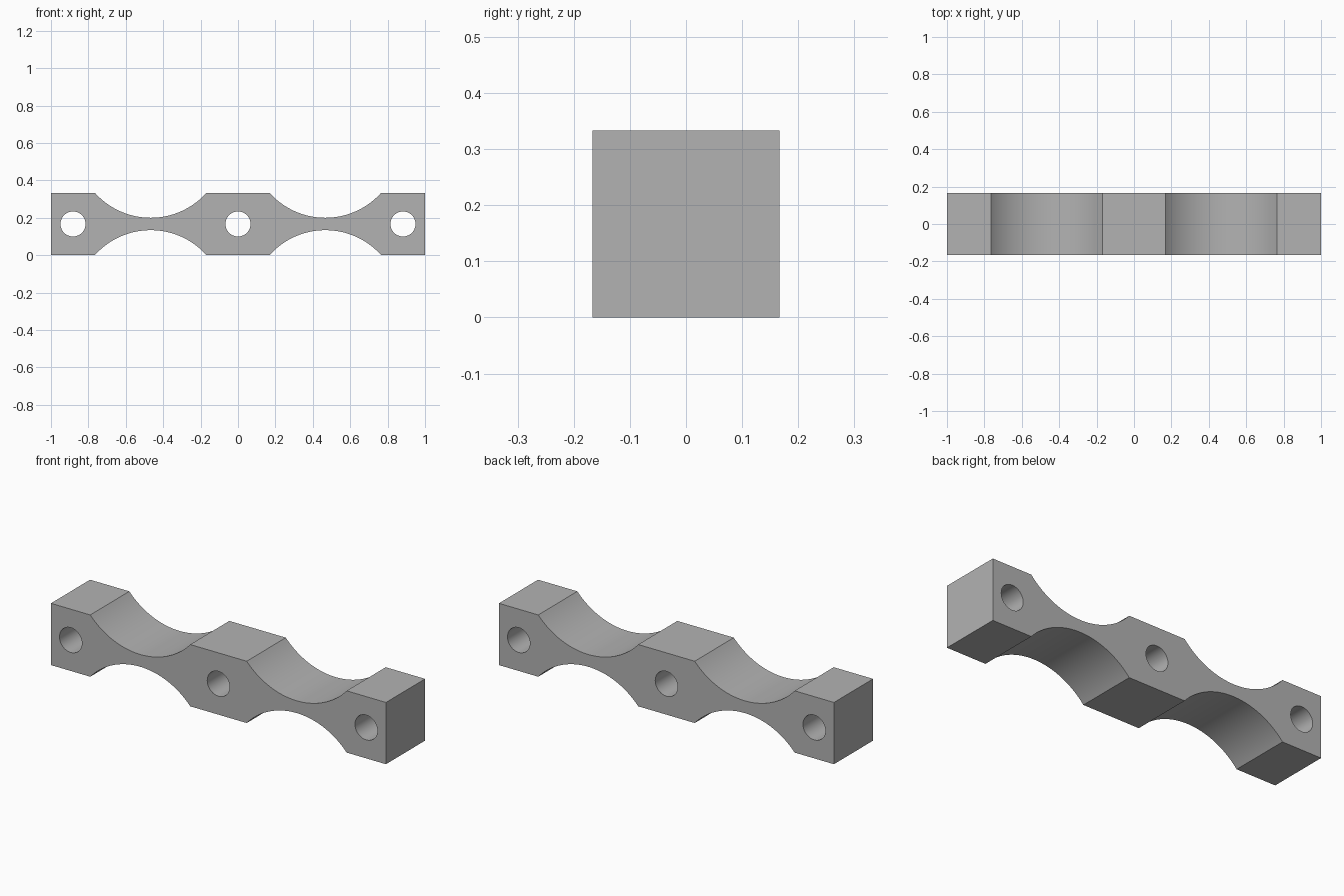
import bpy, bmesh
from math import asin, sin, cos, pi, radians
from mathutils import Matrix

cube = bpy.data.objects.get("Cube")
if cube:
    bpy.data.objects.remove(cube, do_unlink=True)

SIZE = 1 / 3          # depth and height of the bar
ARC_R = 0.4           # scallop radius
ARC_X = 0.467         # scallop centre from the middle
ARC_DEPTH = 0.1335    # how far each scallop bites in
HOLE_R, HOLE_X = 0.067, 0.882
STEPS = 48

grey = bpy.data.materials.new("plain grey")
grey.use_nodes = True
colour = (0.45, 0.45, 0.45, 1)
grey.diffuse_color = colour
grey.node_tree.nodes["Principled BSDF"].inputs["Base Color"].default_value = colour


def new_object(name, bm):
    bmesh.ops.recalc_face_normals(bm, faces=bm.faces)
    mesh = bpy.data.meshes.new(name)
    bm.to_mesh(mesh)
    bm.free()
    obj = bpy.data.objects.new(name, mesh)
    bpy.context.collection.objects.link(obj)
    return obj


# Scalloped bar: top outline, mirrored for the underside, then extruded
half = SIZE / 2
drop = ARC_R - ARC_DEPTH
spread = pi / 2 - asin(drop / ARC_R)
top = [(-1, half)]
for cx in (-ARC_X, ARC_X):
    for i in range(STEPS + 1):
        a = spread * (2 * i / STEPS - 1)
        top.append((cx + ARC_R * sin(a), half + drop - ARC_R * cos(a)))
top.append((1, half))
outline = top + [(x, -z) for x, z in reversed(top)]

bm = bmesh.new()
face = bm.faces.new([bm.verts.new((x, -half, z + half)) for x, z in outline])
extruded = bmesh.ops.extrude_face_region(bm, geom=[face])["geom"]
bmesh.ops.translate(bm, vec=(0, SIZE, 0),
                    verts=[v for v in extruded if isinstance(v, bmesh.types.BMVert)])
bar = new_object("scalloped_bar", bm)
bar.data.materials.append(grey)

# Three bolt holes through the bar from front to back
bm = bmesh.new()
for x in (-HOLE_X, 0, HOLE_X):
    bmesh.ops.create_cone(bm, cap_ends=True, segments=STEPS, radius1=HOLE_R,
                          radius2=HOLE_R, depth=2 * SIZE,
                          matrix=Matrix.Translation((x, 0, half)) @ Matrix.Rotation(pi / 2, 4, "X"))
cutter = new_object("hole_cutter", bm)
cutter.data.materials.append(grey)
cutter.hide_render = True

cut = bar.modifiers.new("bolt holes", "BOOLEAN")
cut.operation = "DIFFERENCE"
cut.solver = "EXACT"
cut.object = cutter
bpy.ops.object.select_all(action="DESELECT")
bar.select_set(True)
bpy.context.view_layer.objects.active = bar
bpy.ops.object.modifier_apply(modifier=cut.name)
bpy.data.objects.remove(cutter, do_unlink=True)

bpy.ops.object.shade_smooth_by_angle(angle=radians(30))
